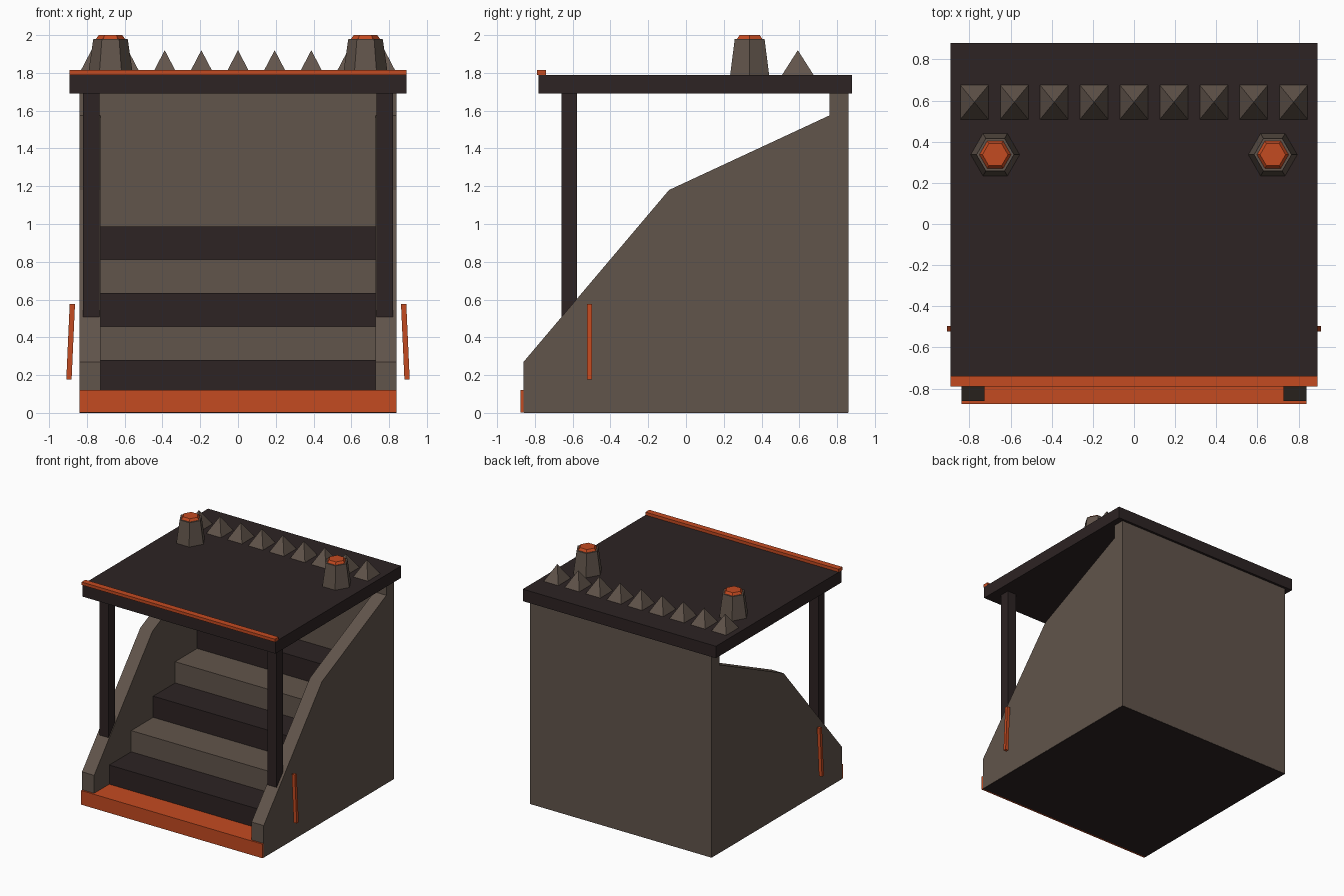
import bpy
import bmesh
import math
from mathutils import Matrix, Vector

if "Cube" in bpy.data.objects:
    bpy.data.objects.remove(bpy.data.objects["Cube"], do_unlink=True)


def material(name, rgb):
    m = bpy.data.materials.new(name)
    m.use_nodes = True
    m.diffuse_color = (*rgb, 1)
    m.node_tree.nodes["Principled BSDF"].inputs["Base Color"].default_value = (*rgb, 1)
    return m


BROWN = material("warm_brown", (0.12, 0.089, 0.07))
DARK = material("dark_umber", (0.026, 0.0168, 0.0168))
ORANGE = material("burnt_orange", (0.55, 0.069, 0.015))


def finish(name, bm, mat):
    bmesh.ops.recalc_face_normals(bm, faces=bm.faces)
    mesh = bpy.data.meshes.new(name)
    bm.to_mesh(mesh)
    bm.free()
    mesh.materials.append(mat)
    obj = bpy.data.objects.new(name, mesh)
    bpy.context.collection.objects.link(obj)
    return obj


def box(name, x, y, z, mat):
    """Box from (min, max) ranges on each axis."""
    bm = bmesh.new()
    bmesh.ops.create_cube(bm, size=1)
    for v in bm.verts:
        v.co = Vector([r[0] if c < 0 else r[1] for c, r in zip(v.co, (x, y, z))])
    return finish(name, bm, mat)


def cone(name, sides, r1, r2, z, centre, mat, turn=0, scale=(1, 1)):
    """Tapered prism or pyramid standing at centre between two heights."""
    bm = bmesh.new()
    place = (Matrix.Translation((*centre, sum(z) / 2))
             @ Matrix.Diagonal((*scale, 1, 1)) @ Matrix.Rotation(turn, 4, "Z"))
    bmesh.ops.create_cone(bm, cap_ends=True, segments=sides, radius1=r1,
                          radius2=r2, depth=z[1] - z[0], matrix=place)
    bmesh.ops.remove_doubles(bm, verts=bm.verts, dist=0.0001)
    return finish(name, bm, mat)


def side_wall(name, x0, x1):
    """Sloping side panel extruded from its outline."""
    outline = [(-0.86, 0.002), (-0.86, 0.27), (-0.09, 1.18), (0.76, 1.575), (0.76, 0.002)]
    bm = bmesh.new()
    face = bm.faces.new([bm.verts.new((x0, y, z)) for y, z in outline])
    ext = bmesh.ops.extrude_face_region(bm, geom=[face])
    moved = [g for g in ext["geom"] if isinstance(g, bmesh.types.BMVert)]
    bmesh.ops.translate(bm, verts=moved, vec=(x1 - x0, 0, 0))
    return finish(name, bm, BROWN)


# Base, front sill and back wall
box("base", (-0.838, 0.838), (-0.858, 0.858), (0, 0.1), DARK)
box("front_sill", (-0.839, 0.839), (-0.875, -0.64), (0.002, 0.12), ORANGE)
box("back_wall", (-0.84, 0.84), (0.76, 0.86), (0.002, 1.69), BROWN)

# Stairs in alternating colours
for i in range(5):
    box(f"step_{i + 1}", (-0.728, 0.728), (-0.66 + 0.29 * i, 0.76),
        (0.1 + 0.177 * i, 0.28 + 0.177 * i), BROWN if i % 2 else DARK)

# Roof with front trim
box("roof", (-0.893, 0.893), (-0.78, 0.88), (1.69, 1.79), DARK)
box("roof_trim", (-0.893, 0.893), (-0.79, -0.74), (1.79, 1.815), ORANGE)

# Paired parts on both sides
for label, s in (("left", 1), ("right", -1)):
    side_wall(f"{label}_wall", s * 0.728, s * 0.84)
    box(f"{label}_post", sorted((s * 0.733, s * 0.82)), (-0.66, -0.576), (0.3, 1.69), DARK)
    cone(f"{label}_chimney", 6, 0.119, 0.091, (1.79, 1.98), (s * 0.675, 0.337), BROWN, math.pi / 6)
    cone(f"{label}_chimney_cap", 6, 0.077, 0.062, (1.98, 2.0), (s * 0.675, 0.337), ORANGE, math.pi / 6)
    bar = box(f"{label}_side_bar", (-0.014, 0.014), (-0.013, 0.013), (-0.2, 0.2), ORANGE)
    bar.location = (s * 0.886, -0.51, 0.377)
    bar.rotation_euler.y = -s * 0.045

# Row of roof spikes
for i in range(9):
    cone(f"roof_spike_{i + 1}", 4, math.sqrt(2), 0, (1.79, 1.92), (0.194 * (i - 4), 0.592),
         BROWN, math.pi / 4, (0.068, 0.083))
